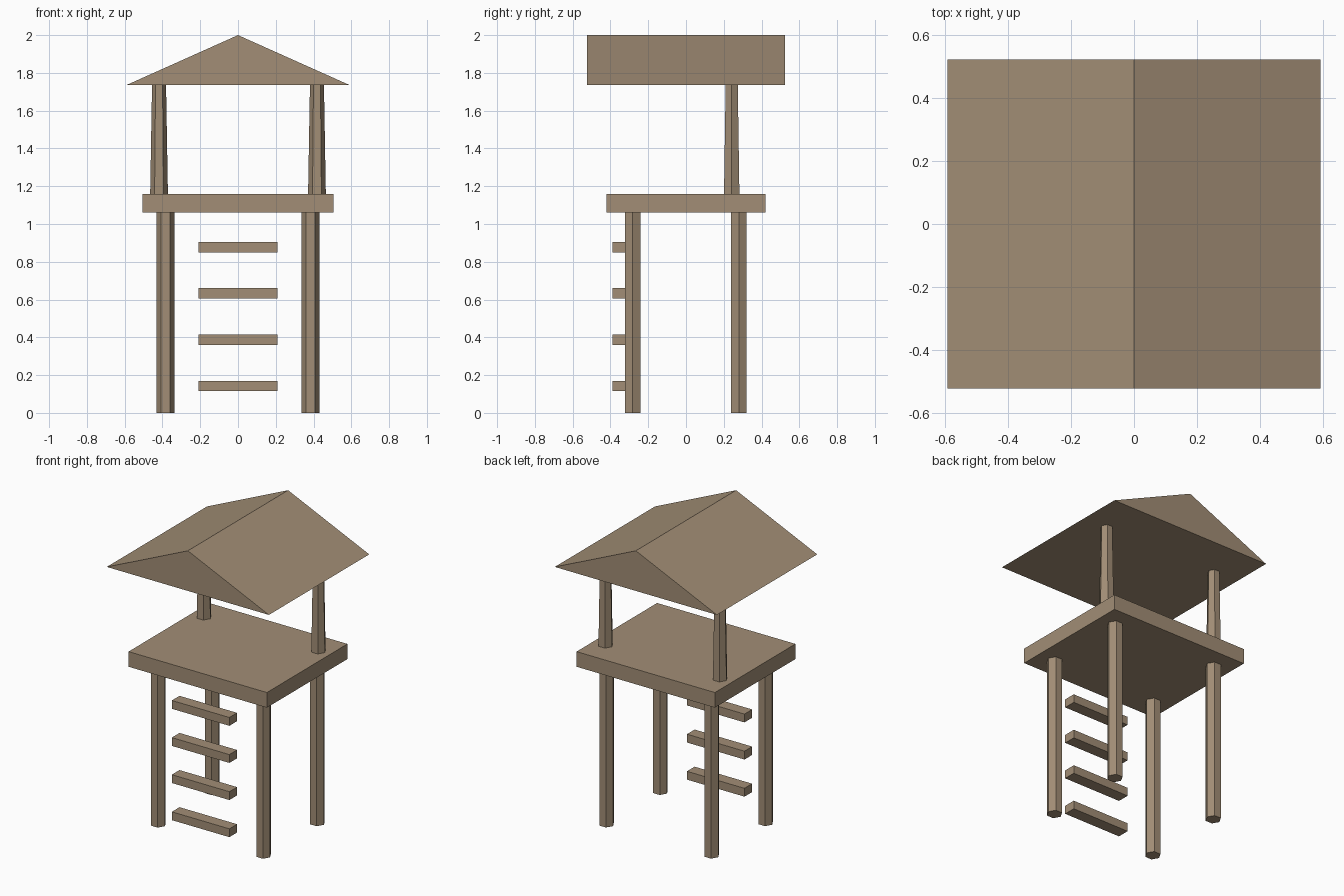
import bpy
import bmesh
from math import tau, cos, sin

if "Cube" in bpy.data.objects:
    bpy.data.objects.remove(bpy.data.objects["Cube"], do_unlink=True)

wood = bpy.data.materials.new("weathered_wood")
wood.use_nodes = True
colour = (0.36, 0.27, 0.18, 1)
wood.diffuse_color = colour
wood.node_tree.nodes["Principled BSDF"].inputs["Base Color"].default_value = colour


def loft(name, lower, upper):
    """Closed solid between two matching rings of points."""
    bm = bmesh.new()
    a = [bm.verts.new(p) for p in lower]
    b = [bm.verts.new(p) for p in upper]
    bm.faces.new(a)
    bm.faces.new(b)
    for i in range(len(a)):
        j = (i + 1) % len(a)
        bm.faces.new((a[i], a[j], b[j], b[i]))
    bmesh.ops.recalc_face_normals(bm, faces=bm.faces)
    mesh = bpy.data.meshes.new(name)
    bm.to_mesh(mesh)
    bm.free()
    mesh.materials.append(wood)
    obj = bpy.data.objects.new(name, mesh)
    bpy.context.collection.objects.link(obj)
    return obj


def box(name, x, y0, y1, z0, z1):
    corners = [(-x, y0), (x, y0), (x, y1), (-x, y1)]
    loft(name, [(*c, z0) for c in corners], [(*c, z1) for c in corners])


def post(name, x, y, z0, z1, r0, r1):
    def ring(r, z):
        return [(x + r * cos(tau * i / 6), y + r * sin(tau * i / 6), z) for i in range(6)]
    loft(name, ring(r0, z0), ring(r1, z1))


# Platform
box("platform", 0.505, -0.42, 0.42, 1.06, 1.16)

# Legs and tapered rear roof posts
for side, sx in (("left", 1), ("right", -1)):
    for end, y in (("front", -0.282), ("back", 0.28)):
        post(f"{end}_{side}_leg", sx * 0.384, y, 0, 1.06, 0.048, 0.048)
    post(f"{side}_roof_post", sx * 0.418, 0.242, 1.16, 1.74, 0.047, 0.037)

# Ladder rungs
for i in range(4):
    z = 0.115 + i * 0.245
    box(f"ladder_rung_{i + 1}", 0.21, -0.39, -0.31, z, z + 0.055)

# Gabled roof
gable = [(-0.592, 1.735), (0.592, 1.735), (0, 2)]
loft("roof", [(x, -0.523, z) for x, z in gable], [(x, 0.523, z) for x, z in gable])
